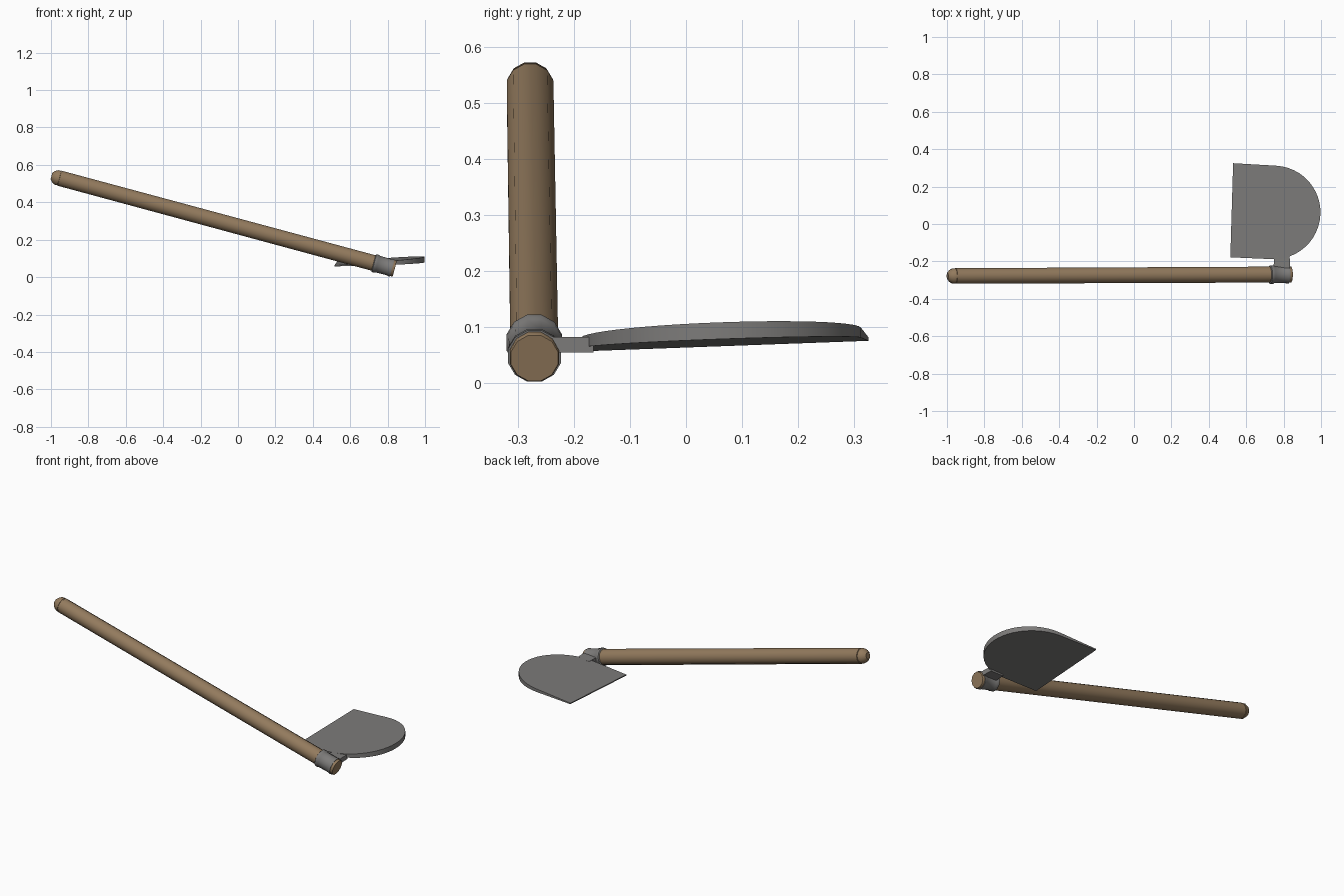
import bpy, bmesh, math
from mathutils import Vector

cube = bpy.data.objects.get("Cube")
if cube:
    bpy.data.objects.remove(cube)


def material(name, rgb):
    m = bpy.data.materials.new(name)
    m.use_nodes = True
    m.diffuse_color = (*rgb, 1)
    bsdf = m.node_tree.nodes["Principled BSDF"]
    bsdf.inputs["Base Color"].default_value = (*rgb, 1)
    bsdf.inputs["Roughness"].default_value = 0.7
    return m


wood = material("brown wood", (0.29, 0.195, 0.11))
steel = material("grey steel", (0.205, 0.2, 0.195))


def finish(bm, name, mat, angle=35):
    bmesh.ops.recalc_face_normals(bm, faces=bm.faces[:])
    mesh = bpy.data.meshes.new(name)
    bm.to_mesh(mesh)
    bm.free()
    mesh.materials.append(mat)
    ob = bpy.data.objects.new(name, mesh)
    bpy.context.collection.objects.link(ob)
    bpy.ops.object.select_all(action='DESELECT')
    ob.select_set(True)
    bpy.context.view_layer.objects.active = ob
    bpy.ops.object.shade_smooth_by_angle(angle=math.radians(angle))
    return ob


# Sloping handle axis, measured from the low end up towards the grip
END = Vector((0.838, -0.27, 0.045))
AXIS = Vector((-1, -0.0044, 0.27)).normalized()
SIDE = AXIS.cross(Vector((0, 0, 1))).normalized()
UP = SIDE.cross(AXIS)


def lathe(name, profile, mat, sides=12):
    """Turned part along the handle axis from (distance, radius) pairs."""
    bm = bmesh.new()
    rings = []
    for t, r in profile:
        ring = []
        for i in range(sides):
            a = 2 * math.pi * (i + 0.5) / sides
            ring.append(bm.verts.new(
                END + AXIS * t + (SIDE * math.cos(a) + UP * math.sin(a)) * r))
        rings.append(ring)
    for low, high in zip(rings, rings[1:]):
        for i in range(sides):
            j = (i + 1) % sides
            bm.faces.new((low[i], low[j], high[j], high[i]))
    bm.faces.new(rings[0])
    bm.faces.new(rings[-1])
    return finish(bm, name, mat)


def plate(name, outline, bottom, top, mat):
    """Solid from an outline, with bottom and top heights as functions."""
    bm = bmesh.new()
    lo = [bm.verts.new((x, y, bottom(x, y))) for x, y in outline]
    hi = [bm.verts.new((x, y, top(x, y))) for x, y in outline]
    bm.faces.new(lo)
    bm.faces.new(hi)
    n = len(outline)
    for i in range(n):
        j = (i + 1) % n
        bm.faces.new((lo[i], lo[j], hi[j], hi[i]))
    return finish(bm, name, mat)


# Long shaft and its rounded grip end, separated by a fine groove
lathe("handle", [(0, 0.0435), (0.004, 0.0455), (0.02, 0.0455), (0.12, 0.044),
                 (1.856, 0.043), (1.857, 0.039), (1.861, 0.039)], wood)
lathe("handle_cap", [(1.861, 0.0425), (1.874, 0.041), (1.890, 0.032),
                     (1.901, 0.018)], wood)

# Metal socket with a raised lip at each end
lathe("collar", [(0.014, 0.0455), (0.014, 0.049), (0.024, 0.049),
                 (0.03, 0.0465), (0.095, 0.0475), (0.10, 0.051),
                 (0.114, 0.051), (0.118, 0.0435)], steel)

# Short tang from socket to blade
plate("blade_tang",
      [(0.745, -0.25), (0.835, -0.25), (0.832, -0.165), (0.75, -0.165)],
      lambda x, y: 0.055, lambda x, y: 0.083, steel)

# Wedge blade: thin straight cutting edge, thick half-round back
outline = [(0.515, -0.178)]
cx, cy, radius = 0.747, 0.062, 0.25
for i in range(25):
    a = math.radians(-93 + 180 * i / 24)
    outline.append((cx + radius * math.cos(a), cy + radius * math.sin(a)))
outline.append((0.53, 0.325))
plate("blade", outline,
      lambda x, y: 0.066 + 0.027 * (x - 0.52) + 0.036 * (y - 0.06),
      lambda x, y: 0.072 + 0.077 * (x - 0.52) + 0.036 * (y - 0.06), steel)
